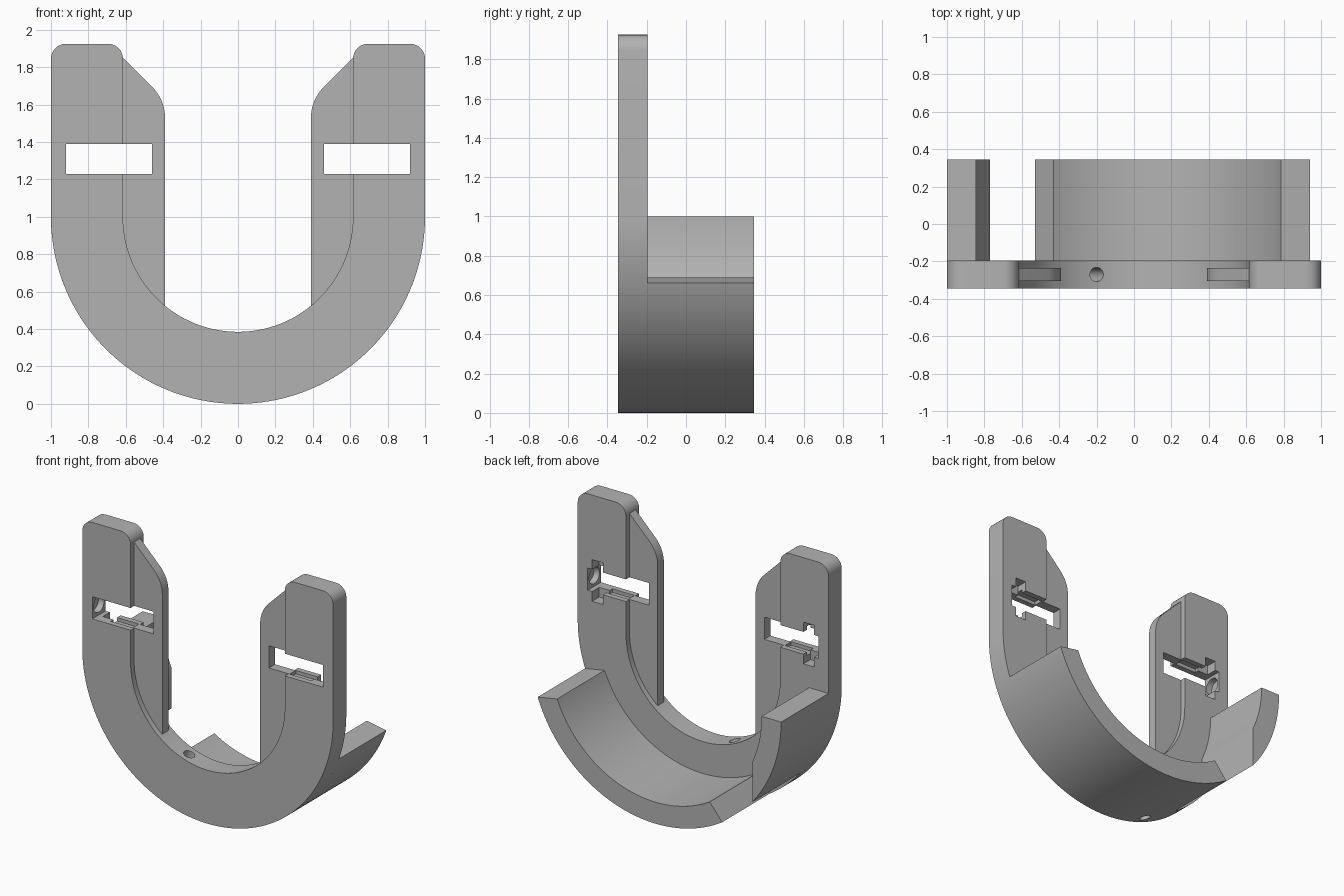
import bpy, bmesh, math
from mathutils import Matrix, Vector

cube = bpy.data.objects.get("Cube")
if cube:
    bpy.data.objects.remove(cube, do_unlink=True)

grey = bpy.data.materials.new("plain grey")
grey.use_nodes = True
grey.diffuse_color = (0.45, 0.45, 0.45, 1)
grey.node_tree.nodes["Principled BSDF"].inputs["Base Color"].default_value = (0.45, 0.45, 0.45, 1)

FRONT, MID, BACK = -0.345, -0.195, 0.345
OUTER, INNER, CRADLE = 1.0, 0.615, 0.845


def arc(r, a0, a1, n=48, cx=0.0, cz=1.0):
    """Points on a circle in the xz plane, angles in degrees."""
    angles = [math.radians(a0 + (a1 - a0) * i / n) for i in range(n + 1)]
    return [(cx + r * math.cos(a), cz + r * math.sin(a)) for a in angles]


def finish(bm, name):
    bmesh.ops.recalc_face_normals(bm, faces=bm.faces)
    mesh = bpy.data.meshes.new(name)
    bm.to_mesh(mesh)
    bm.free()
    obj = bpy.data.objects.new(name, mesh)
    bpy.context.collection.objects.link(obj)
    mesh.materials.append(grey)
    return obj


def extrude(name, outline, y0, y1):
    """Solid made from an xz outline extruded along y."""
    bm = bmesh.new()
    face = bm.faces.new([bm.verts.new((x, y0, z)) for x, z in outline])
    ext = bmesh.ops.extrude_face_region(bm, geom=[face])
    verts = [v for v in ext["geom"] if isinstance(v, bmesh.types.BMVert)]
    bmesh.ops.translate(bm, verts=verts, vec=(0, y1 - y0, 0))
    return finish(bm, name)


def box(x0, x1, y0, y1, z0, z1):
    return extrude("cutter", [(x0, z0), (x1, z0), (x1, z1), (x0, z1)], y0, y1)


def rod(centre, axis, radius, length):
    bm = bmesh.new()
    rot = Vector((0, 0, 1)).rotation_difference(Vector(axis)).to_matrix().to_4x4()
    bmesh.ops.create_cone(bm, cap_ends=True, segments=32, radius1=radius, radius2=radius,
                          depth=length, matrix=Matrix.Translation(centre) @ rot)
    return finish(bm, "cutter")


def cut(obj, cutters):
    bpy.context.view_layer.objects.active = obj
    for c in cutters:
        mod = obj.modifiers.new("cut", 'BOOLEAN')
        mod.operation, mod.solver, mod.object = 'DIFFERENCE', 'EXACT', c
        bpy.ops.object.modifier_apply(modifier=mod.name)
    for c in cutters:
        bpy.data.objects.remove(c, do_unlink=True)


def slot_cutters(s):
    """Slot with its stepped inner recesses; s is the side sign."""
    def side_box(x0, x1, *rest):
        return box(*sorted((s * x0, s * x1)), *rest)
    return [
        side_box(0.46, 0.92, -0.5, 0.0, 1.23, 1.39),
        side_box(0.80, 0.885, -0.275, 0.0, 1.16, 1.46),
        side_box(0.60, 0.801, -0.305, -0.235, 1.205, 1.415),
        rod((s * 0.92, -0.27, 1.31), (1, 0, 0), 0.06, 0.09),
    ]


# U-shaped plate with rounded arm tips
TOP, R = 1.925, 0.08
half = (arc(R, 0, 90, 8, OUTER - R, TOP - R) + arc(R, 90, 180, 8, INNER + R, TOP - R))
mirrored = [(-x, z) for x, z in reversed(half)]
outline = arc(OUTER, 180, 360, 96) + half + arc(INNER, 360, 180, 72) + mirrored
plate = extrude("u_plate", outline, FRONT, MID)
parts = [plate]

# Thin inner flanges, sloped at the top
for s, name in ((1, "left_flange"), (-1, "right_flange")):
    r = INNER + 0.01
    start = -math.degrees(math.acos(0.39 / r))
    prof = arc(r, start, 0, 24) + [(r, 1.85), (INNER, 1.85)]
    prof += arc(0.23, 135, 180, 10, 0.62, 1.53)
    flange = extrude(name, [(s * x, z) for x, z in prof], -0.305, -0.235)
    cut(flange, [box(*sorted((s * 0.46, s * 0.92)), -0.5, 0, 1.23, 1.39)])
    cut(plate, slot_cutters(s))
    parts.append(flange)

# Small radial hole through the bottom of the U
d = Vector((-0.325, 0, -0.946)).normalized()
cut(plate, [rod(Vector((0, -0.27, 1)) + d * 0.8, d, 0.038, 0.7)])

# Long curved cradle behind the plate
parts.append(extrude("cradle", arc(OUTER, 238, 340.2, 64) + arc(CRADLE, 338.4, 239.4, 64), MID, BACK))

# Short side rest, cut off vertically at its lower end
cut_x = 0.77
a_out = 180 + math.degrees(math.acos(cut_x / OUTER))
a_in = 180 + math.degrees(math.acos(cut_x / CRADLE))
parts.append(extrude("side_rest", arc(OUTER, 180, a_out, 26) + arc(CRADLE, a_in, 180, 18), MID, BACK))

# Smooth the curves and keep the edges sharp
for obj in parts:
    bpy.ops.object.select_all(action='DESELECT')
    obj.select_set(True)
    bpy.context.view_layer.objects.active = obj
    bpy.ops.object.shade_smooth_by_angle(angle=math.radians(25))
